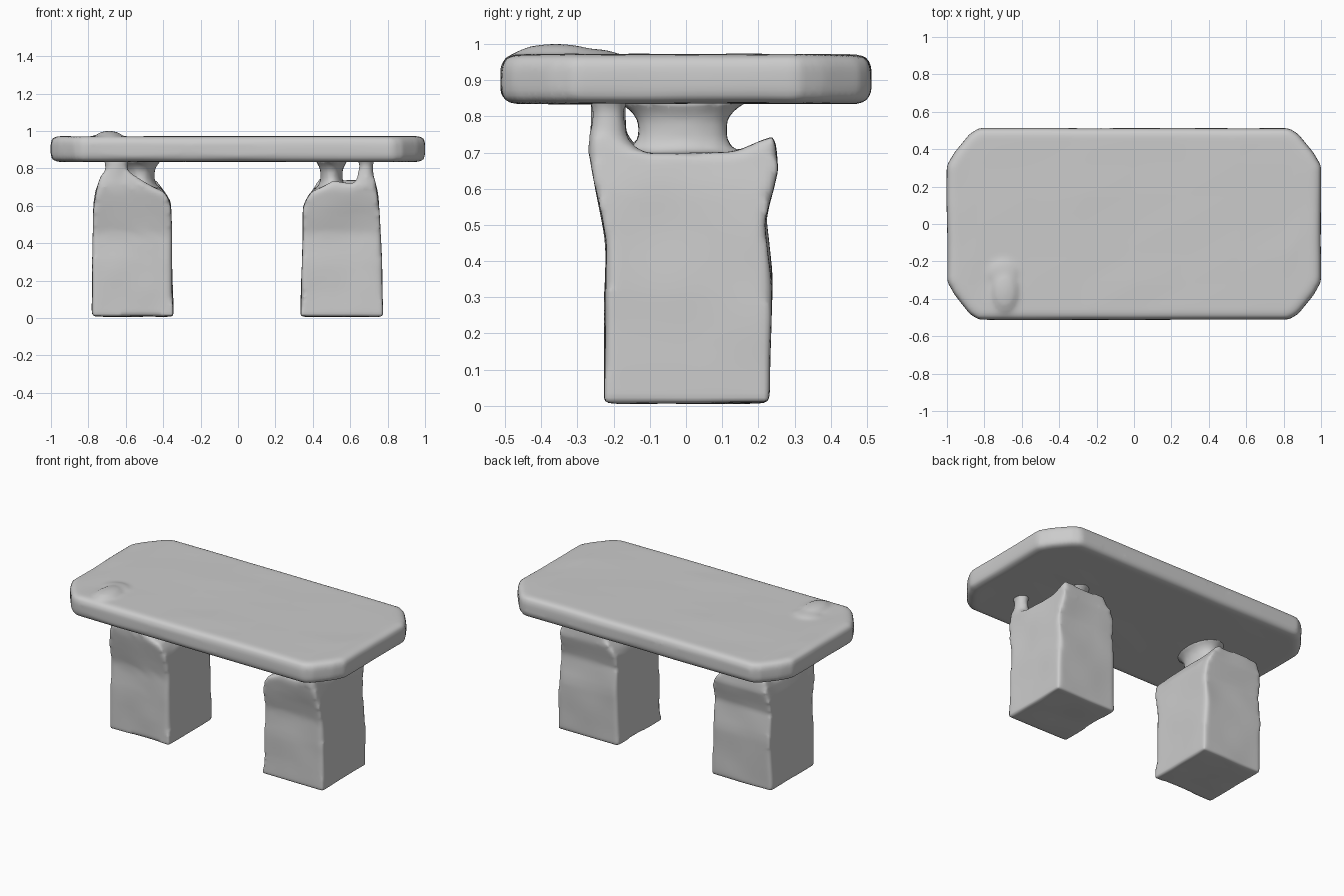
import bpy, bmesh, math
from mathutils import Vector, Matrix, noise

cube = bpy.data.objects.get("Cube")
if cube:
    bpy.data.objects.remove(cube, do_unlink=True)

stone = bpy.data.materials.new("grey stone")
stone.use_nodes = True
GREY = (0.6, 0.6, 0.6, 1)
stone.diffuse_color = GREY
stone.node_tree.nodes["Principled BSDF"].inputs["Base Color"].default_value = GREY


def finish(bm, name, voxel, rounds):
    """Fuse the pieces into one weathered stone skin."""
    bmesh.ops.recalc_face_normals(bm, faces=bm.faces)
    mesh = bpy.data.meshes.new(name)
    bm.to_mesh(mesh)
    bm.free()
    mesh.materials.append(stone)
    obj = bpy.data.objects.new(name, mesh)
    bpy.context.collection.objects.link(obj)
    fuse = obj.modifiers.new("fuse", "REMESH")
    fuse.mode = "VOXEL"
    fuse.voxel_size = voxel
    fuse.use_smooth_shade = True
    soften = obj.modifiers.new("soften", "SMOOTH")
    soften.factor = 0.5
    soften.iterations = rounds
    for p in mesh.polygons:
        p.use_smooth = True
    return obj


def lerp(points, t):
    """Piecewise linear curve through (t, value) points."""
    for (a, va), (b, vb) in zip(points, points[1:]):
        if t <= b:
            return va + (vb - va) * max(0, t - a) / (b - a)
    return points[-1][1]


def wobble(bm, amount):
    for v in bm.verts:
        v.co += noise.noise_vector(v.co * 5) * amount


def column(bm, rings, sides=16):
    """Loft of elliptical rings: (x, y, z, radius x, radius y)."""
    loops = []
    for x, y, z, rx, ry in rings:
        angles = [math.tau * i / sides for i in range(sides)]
        loops.append([bm.verts.new((x + rx * math.cos(a), y + ry * math.sin(a), z))
                      for a in angles])
    for low, high in zip(loops, loops[1:]):
        for i in range(sides):
            j = (i + 1) % sides
            bm.faces.new((low[i], low[j], high[j], high[i]))
    bm.faces.new(loops[0][::-1])
    bm.faces.new(loops[-1])


# Tapering side curves of a leg by height
FRONT = [(0, -.225), (.3, -.225), (.45, -.217), (.6, -.25), (.7, -.268), (.84, -.245)]
BACK = [(0, .228), (.35, .238), (.52, .22), (.65, .255), (.75, .245)]


def leg(name, x0, x1, inner, outer, ridge, extras):
    bm = bmesh.new()
    bmesh.ops.create_cube(bm, size=2)
    bmesh.ops.subdivide_edges(bm, edges=bm.edges, cuts=15, use_grid_fill=True)
    for v in bm.verts:
        u, w, h = v.co.x, v.co.y, (v.co.z + 1) / 2
        x = x0 + (x1 - x0) * (u + 1) / 2
        # Worn top: raised lip at the front, lower one at the back
        lip = max(0, min(1, (-w - .45) / .4))
        rear = max(0, min(1, (w - .55) / .4))
        top = .70 + lip * (lerp(ridge, x) - .70) + rear * .045
        z = .008 + h * (top - .008)
        left, right = lerp(inner, z), lerp(outer, z)
        x = left + (right - left) * (u + 1) / 2
        y = lerp(FRONT, z) + (lerp(BACK, z) - lerp(FRONT, z)) * (w + 1) / 2
        v.co = (x, y, z)
    wobble(bm, .006)
    for rings in extras:
        column(bm, rings)
    return finish(bm, name, .014, 5)


def neck(x, r):
    """Flared stem carrying the slab."""
    return [(x, -.01, z, r * k, .125 * k) for z, k in
            ((.66, 1.3), (.70, 1.2), (.74, 1), (.79, 1), (.82, 1.2), (.85, 1.6))]


# Legs
leg("left_leg", .34, .77,
    [(0, .335), (.4, .343), (.6, .35), (.66, .38), (.72, .43)],
    [(0, .775), (.3, .77), (.6, .755), (.74, .735), (.82, .71)],
    [(.34, .67), (.44, .735), (.52, .73), (.62, .72), (.67, .81), (.72, .80), (.77, .74)],
    [neck(.50, .06),
     [(.685, -.215, z, r, r * 1.2) for z, r in ((.70, .05), (.78, .04), (.82, .036), (.86, .055))]])
leg("right_leg", -.78, -.35,
    [(0, -.78), (.6, -.775), (.7, -.755), (.78, -.725), (.84, -.69)],
    [(0, -.345), (.3, -.352), (.62, -.36), (.67, -.39), (.74, -.44), (.84, -.53)],
    [(-.78, .76), (-.70, .82), (-.60, .82), (-.48, .75), (-.35, .67)],
    [neck(-.52, .075),
     [(-.65, -.215, z, r, .05) for z, r in ((.72, .09), (.80, .06), (.86, .07))]])

# Seat slab: clipped-corner outline, thick and rounded
bm = bmesh.new()
corner = [(1, .31), (.96, .38), (.88, .48), (.83, .512)]
outline = []
for sx, sy in ((1, 1), (-1, 1), (-1, -1), (1, -1)):
    quarter = corner if sx * sy > 0 else corner[::-1]
    outline += [(sx * x, sy * y) for x, y in quarter]
base = bm.faces.new([bm.verts.new((x, y, .835)) for x, y in outline])
up = bmesh.ops.extrude_face_region(bm, geom=[base])
bmesh.ops.translate(bm, vec=(0, 0, .136),
                    verts=[g for g in up["geom"] if isinstance(g, bmesh.types.BMVert)])
rims = [e for e in bm.edges if abs(e.verts[0].co.z - e.verts[1].co.z) < .01]
bmesh.ops.bevel(bm, geom=rims, offset=.035, segments=3, profile=.5, affect="EDGES")
bmesh.ops.triangulate(bm, faces=bm.faces)
bmesh.ops.subdivide_edges(bm, edges=[e for e in bm.edges if e.calc_length() > .15], cuts=5,
                          use_grid_fill=True)
wobble(bm, .004)
# Worn lump near the front corner
for centre, size in (((-.69, -.36, .965), (.075, .12, .036)),
                     ((-.70, -.26, .962), (.09, .08, .025))):
    bmesh.ops.create_icosphere(bm, subdivisions=3, radius=1,
                               matrix=Matrix.Translation(centre) @ Matrix.Diagonal((*size, 1)))
finish(bm, "seat_slab", .016, 4)
